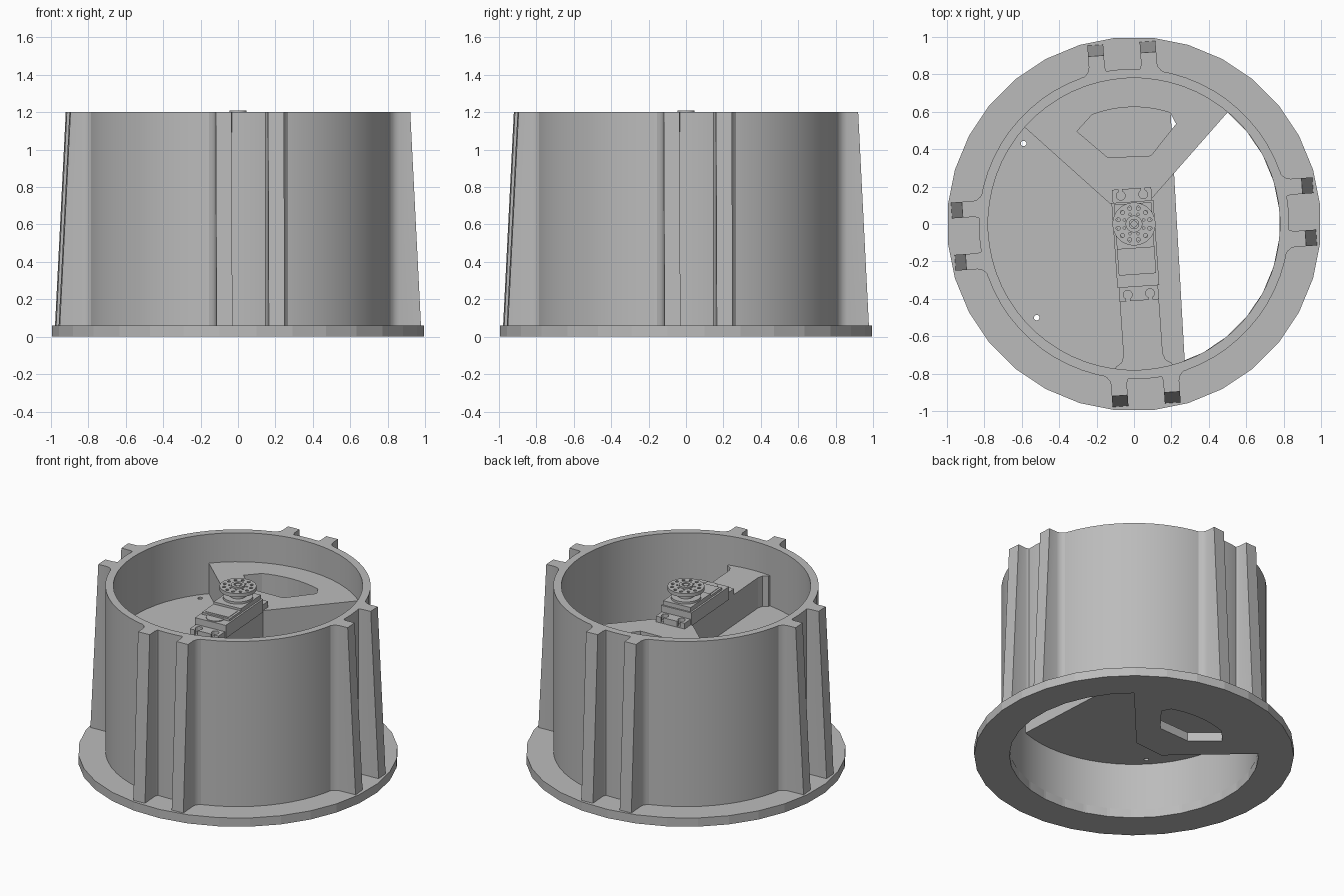
import bpy, bmesh
from math import sin, cos, pi, radians
from mathutils import Matrix, Vector

cube = bpy.data.objects.get("Cube")
if cube:
    bpy.data.objects.remove(cube, do_unlink=True)

grey = bpy.data.materials.new("plain grey")
grey.use_nodes = True
grey.diffuse_color = (0.5, 0.5, 0.5, 1)
grey.node_tree.nodes["Principled BSDF"].inputs["Base Color"].default_value = (0.5, 0.5, 0.5, 1)

TILT = radians(-4)             # ribs and servo share this small twist
SPIN = Matrix.Rotation(-TILT, 4, 'Z')
WALL_IN, WALL_OUT, HEIGHT, FLANGE_H = 0.78, 0.83, 1.2, 0.06


def arc(r, a0, a1, n, cx=0, cy=0):
    """Points on an arc, angles in degrees, both ends included."""
    angles = [radians(a0 + (a1 - a0) * i / n) for i in range(n + 1)]
    return [(cx + r * cos(a), cy + r * sin(a)) for a in angles]


def circle(r, n, cx=0, cy=0):
    return arc(r, 180 / n, 360 + 180 / n, n, cx, cy)[:-1]


def prism(bm, loop, z0, z1, top=None):
    """Extrude a closed loop from z0 to z1, optionally to another top loop."""
    low = [bm.verts.new((x, y, z0)) for x, y in loop]
    high = [bm.verts.new((x, y, z1)) for x, y in (top or loop)]
    bm.faces.new(low[::-1])
    bm.faces.new(high)
    for i in range(len(low)):
        j = (i + 1) % len(low)
        bm.faces.new((low[i], low[j], high[j], high[i]))


def make(name, solids, matrix=None, smooth=False):
    """One object from a list of (loop, z0, z1[, top loop]) prisms."""
    bm = bmesh.new()
    for s in solids:
        prism(bm, *s)
    bmesh.ops.recalc_face_normals(bm, faces=bm.faces)
    mesh = bpy.data.meshes.new(name)
    bm.to_mesh(mesh)
    bm.free()
    mesh.materials.append(grey)
    obj = bpy.data.objects.new(name, mesh)
    bpy.context.collection.objects.link(obj)
    if matrix:
        mesh.transform(matrix)
    if smooth:
        shade(obj)
    return obj


def activate(obj):
    bpy.ops.object.select_all(action='DESELECT')
    obj.select_set(True)
    bpy.context.view_layer.objects.active = obj


def shade(obj):
    activate(obj)
    bpy.ops.object.shade_smooth_by_angle(angle=radians(25))


def cut(obj, solids, matrix=None):
    """Subtract prisms from an object."""
    cutter = make("cutter", solids, matrix)
    cutter.hide_render = True
    activate(obj)
    mod = obj.modifiers.new("cut", 'BOOLEAN')
    mod.operation, mod.solver, mod.object = 'DIFFERENCE', 'EXACT', cutter
    bpy.ops.object.modifier_apply(modifier=mod.name)
    bpy.data.objects.remove(cutter, do_unlink=True)


def ring(name, outer, inner, z0, z1, smooth=True):
    """Tube between two loops of equal length."""
    bm = bmesh.new()
    n = len(outer)
    rows = [[bm.verts.new((x, y, z)) for x, y in loop]
            for loop, z in ((outer, z0), (outer, z1), (inner, z1), (inner, z0))]
    for k in range(4):
        a, b = rows[k], rows[(k + 1) % 4]
        for i in range(n):
            j = (i + 1) % n
            bm.faces.new((a[i], a[j], b[j], b[i]))
    mesh = bpy.data.meshes.new(name)
    bm.to_mesh(mesh)
    bm.free()
    mesh.materials.append(grey)
    obj = bpy.data.objects.new(name, mesh)
    bpy.context.collection.objects.link(obj)
    if smooth:
        shade(obj)
    return obj


def box(x0, x1, y0, y1):
    return [(x0, y0), (x1, y0), (x1, y1), (x0, y1)]


# Flange and cylindrical wall
ring("base_flange", circle(1.0, 32), circle(WALL_IN, 32), 0, FLANGE_H, False)
ring("drum_wall", circle(WALL_OUT, 64), circle(WALL_IN, 64), 0.002, HEIGHT)

# Tapered ribs: four pairs with filleted roots
def rib_loop(c, tip):
    side = [(0.79, 0.085), (0.812, 0.06), (0.828, 0.048), (0.85, 0.0425), (tip, 0.0425)]
    return [(x, c - y) for x, y in side] + [(x, c + y) for x, y in side[::-1]]

for k in range(4):
    turn = Matrix.Rotation(k * pi / 2, 4, 'Z') @ SPIN
    for c, label in ((-0.14, "a"), (0.14, "b")):
        make(f"rib_{k + 1}{label}",
             [(rib_loop(c, 0.968), FLANGE_H - 0.01, HEIGHT, rib_loop(c, 0.91))], turn, True)

# Inner floor covering the left part, with two small holes
floor = make("inner_floor", [(arc(0.795, 76.5, 290, 48), 0.385, 0.79)])
cut(floor, [(circle(0.015, 12, x, y), 0.3, 0.9) for x, y in ((-0.59, 0.43), (-0.52, -0.5))])

# Back sectors, at the base and at the top, each with a curved window
sector = [(-0.13, 0.11), (0.09, 0.13)] + arc(0.795, 50, 138.5, 24)
window = [(-0.14, 0.355), (0.09, 0.365)] + arc(0.625, 68, 115, 12)
window = window[:2] + [(0.225, 0.535)] + window[3:-1] + [(-0.305, 0.495)]
for name, z0, z1 in (("base_sector", 0, FLANGE_H), ("top_sector", 0.78, 1.0)):
    cut(make(name, [(sector, z0, z1)]), [(window, z0 - 0.1, z1 + 0.1)])

# Beam from the middle to the front wall, flared where it meets the wall
half = [(0.105, 0.15), (0.105, -0.7), (0.118, -0.735), (0.15, -0.755), (0.16, -0.785)]
beam = [(-x, y) for x, y in half] + [(x, y) for x, y in half[::-1]]
make("support_beam", [(beam, 0.78, 0.999)], SPIN)

# Servo: mounting tabs, body, stepped top
tabs = make("servo_tabs", [(box(-0.105, 0.105, -0.41, 0.19), 0.99, 1.04)], SPIN)
slots = []
for x in (-0.06, 0.06):
    for y, s in ((-0.375, -1), (0.155, 1)):
        slots.append((circle(0.024, 12, x, y), 1.005, 1.1))
    slots.append((box(x - 0.01, x + 0.01, -0.43, -0.37), 1.004, 1.1))
    slots.append((box(x - 0.01, x + 0.01, 0.16, 0.21), 1.004, 1.1))
for s in slots:
    cut(tabs, [s], SPIN)
make("servo_body", [(box(-0.112, 0.112, -0.335, 0.12), 0.995, 1.085)], SPIN)
make("servo_cap", [(box(-0.1, 0.1, -0.27, 0.11), 1.08, 1.1),
                   (box(-0.1, 0.1, -0.13, 0.11), 1.095, 1.115)], SPIN)
make("servo_label", [(box(-0.085, 0.085, -0.255, -0.145), 1.099, 1.103)], SPIN)
make("servo_plug", [(arc(0.06, 180, 360, 12, 0, -0.27), 1.08, 1.09)], SPIN)
make("gear_collar", [(circle(0.095, 32), 1.11, 1.13),
                     (circle(0.05, 24), 1.12, 1.18)], None, True)

# Round horn with two rings of holes, and its hub screw
horn = make("servo_horn", [(circle(0.115, 40), 1.172, 1.197)])
cut(horn, [(circle(0.011, 10, x, y), 1.1, 1.3) for x, y in circle(0.088, 12)]
    + [(circle(0.007, 8, x, y), 1.185, 1.3) for x, y in circle(0.056, 8)])
shade(horn)
ring("horn_hub", circle(0.045, 24), circle(0.025, 24), 1.19, 1.208)
make("horn_screw", [(circle(0.018, 16), 1.19, 1.206)], None, True)
